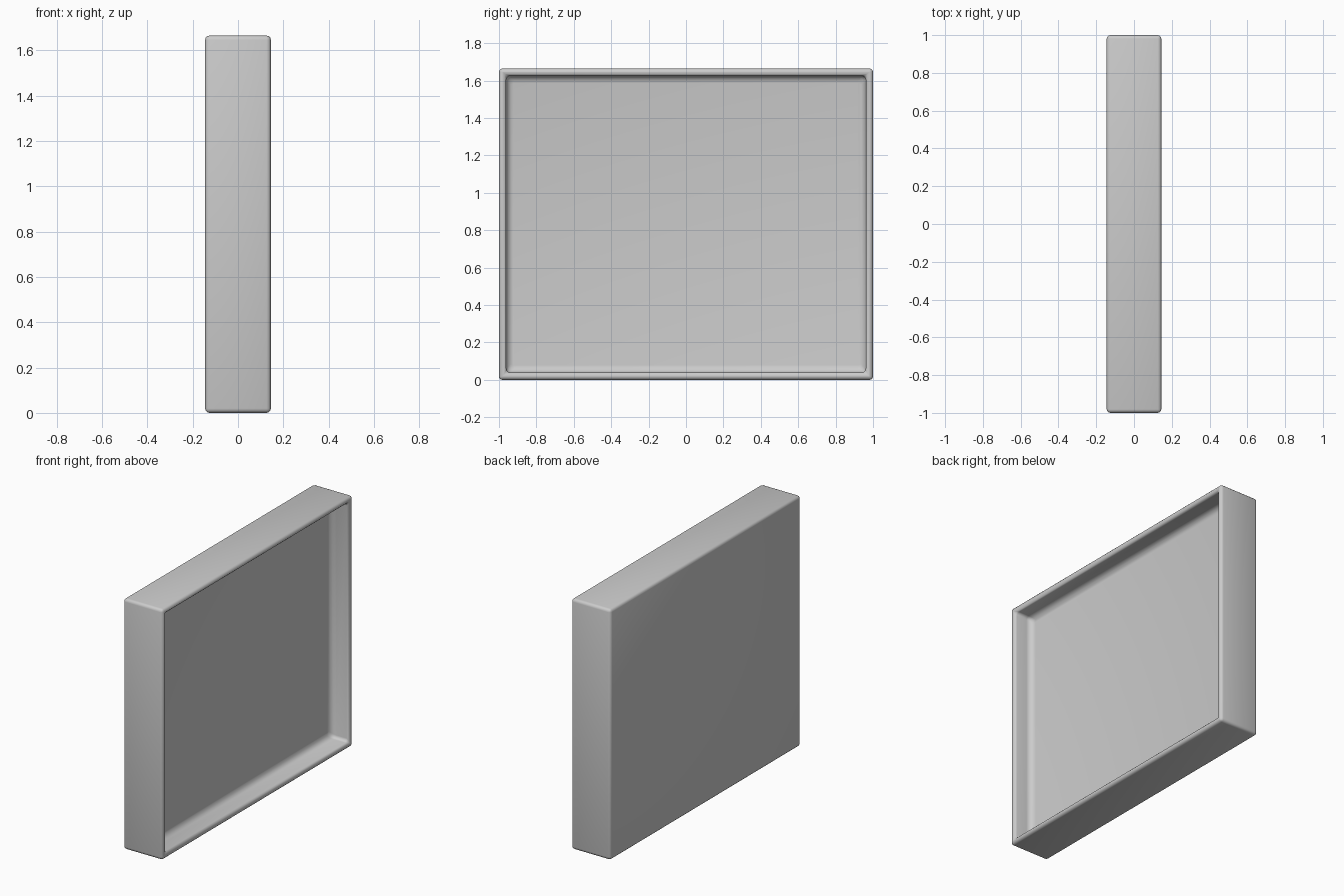
import bpy, bmesh

if "Cube" in bpy.data.objects:
    bpy.data.objects.remove(bpy.data.objects["Cube"])

DEPTH, WIDTH, HEIGHT = 0.29, 2.0, 1.665
WALL, RECESS = 0.055, 0.135

# Solid block standing on the ground
bm = bmesh.new()
bmesh.ops.create_cube(bm, size=1)
for v in bm.verts:
    v.co = (v.co.x * DEPTH, v.co.y * WIDTH, (v.co.z + 0.5) * HEIGHT)

# Recess pushed into the +x side
front = max(bm.faces, key=lambda f: f.calc_center_median().x)
bmesh.ops.inset_region(bm, faces=[front], thickness=WALL)
ext = bmesh.ops.extrude_discrete_faces(bm, faces=[front])
floor = ext["faces"][0]
bmesh.ops.translate(bm, verts=floor.verts, vec=(-RECESS, 0, 0))

# Wide fillet around the recess floor
bmesh.ops.bevel(bm, geom=list(floor.edges), offset=0.04, segments=4,
                profile=0.5, affect='EDGES')
bmesh.ops.recalc_face_normals(bm, faces=bm.faces)

mesh = bpy.data.meshes.new("tray_panel")
bm.to_mesh(mesh)
bm.free()
panel = bpy.data.objects.new("tray_panel", mesh)
bpy.context.collection.objects.link(panel)

# Softly rounded rim and outer edges
bevel = panel.modifiers.new("soft_edges", 'BEVEL')
bevel.width = 0.02
bevel.segments = 3
bevel.limit_method = 'ANGLE'
bevel.angle_limit = 0.8

bpy.context.view_layer.objects.active = panel
panel.select_set(True)
bpy.ops.object.modifier_apply(modifier="soft_edges")
bpy.ops.object.shade_smooth_by_angle(angle=0.7)
